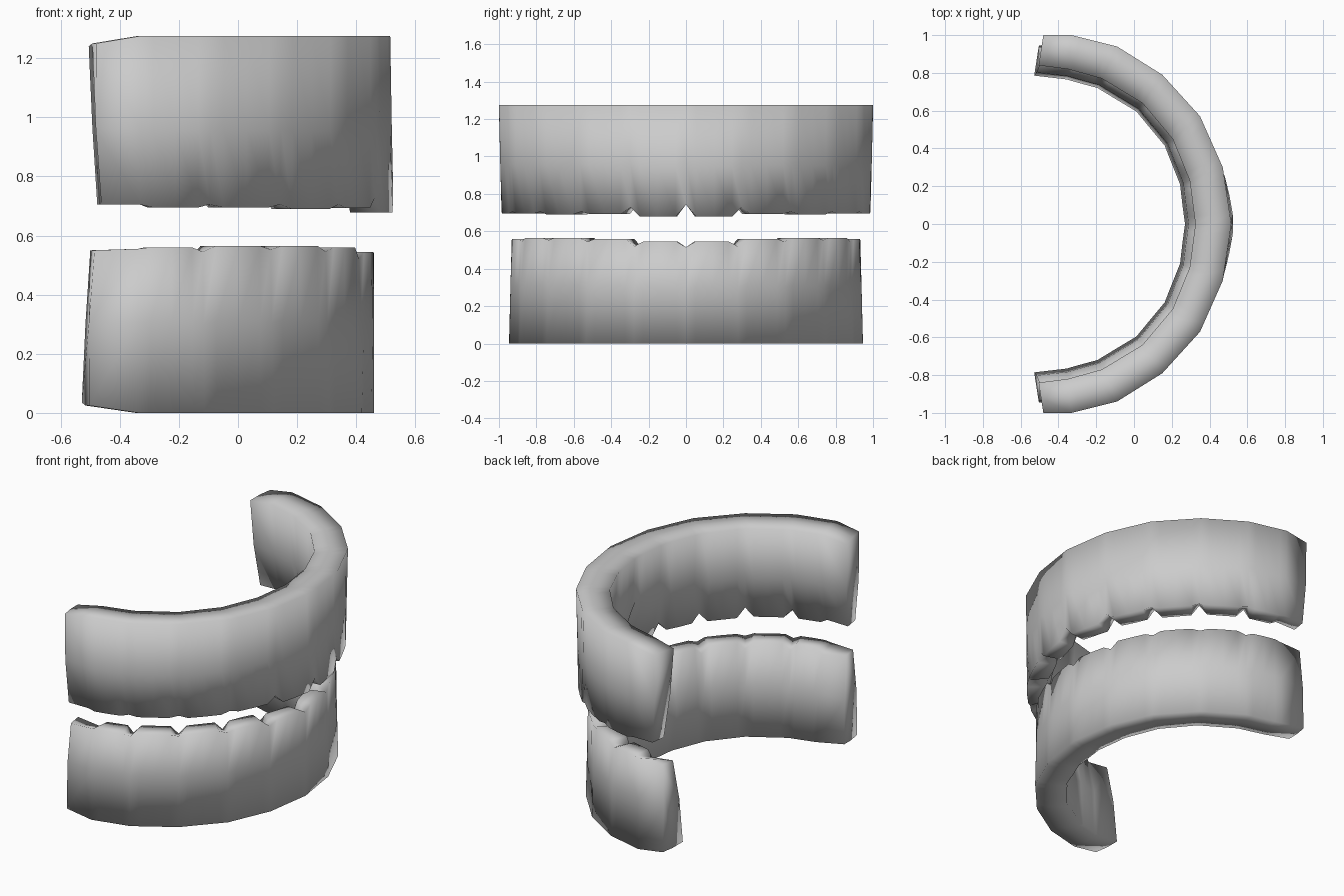
import bpy, bmesh
from mathutils import Vector

if "Cube" in bpy.data.objects:
    bpy.data.objects.remove(bpy.data.objects["Cube"], do_unlink=True)

mat = bpy.data.materials.new("plain grey")
mat.use_nodes = True
grey = (0.6, 0.6, 0.6, 1)
mat.diffuse_color = grey
mat.node_tree.nodes["Principled BSDF"].inputs["Base Color"].default_value = grey

# Plan outline of half the arch, from the middle to the end; one point per gap
OUTER = [(.515, 0), (.47, .3), (.35, .57), (.15, .79), (-.09, .94), (-.33, 1), (-.48, 1)]
INNER = [(.325, 0), (.295, .23), (.205, .45), (.045, .64), (-.17, .77), (-.35, .82), (-.505, .84)]
STEPS = (0, .18, .5, .82)


def half_stations(tips, gaps_out, gaps_in):
    """Outer point, inner point, outer and inner tip heights, bulge, end flag."""
    out = []
    last = len(OUTER) - 2
    for i in range(last + 1):
        o0, o1 = Vector(OUTER[i]), Vector(OUTER[i + 1])
        n0, n1 = Vector(INNER[i]), Vector(INNER[i + 1])
        for f in STEPS if i < last else STEPS[:1]:
            cut = f == 0
            bulge = 0 if cut else (.012 if f == .5 else .009)
            out.append((o0.lerp(o1, f), n0.lerp(n1, f), tips[i] - cut * gaps_out[i],
                        tips[i] - cut * gaps_in[i], bulge, False))
    out.append((Vector(OUTER[-1]), Vector(INNER[-1]), tips[-1], tips[-1], 0, True))
    return out


def arch(name, gum_z, direction, inset, end_shift, flare, tips, gaps_out, gaps_in):
    half = half_stations(tips, gaps_out, gaps_in)
    stations = [(s, -1) for s in reversed(half[1:])] + [(s, 1) for s in half]
    bm = bmesh.new()
    rings = []
    for (o, n, tip_o, tip_i, bulge, end), side in stations:
        inward = (n - o).normalized()
        front = max(0, 1 - o.y / .4)  # 1 at the middle of the arch, 0 along the arms
        shift = Vector((end_shift if end else 0, 0))
        o, n = o + inward * inset + shift, n + inward * inset + shift
        lean = Vector((.02 if end else 0, 0))
        gz = gum_z + direction * (.025 if end else 0)
        mz = gum_z + direction * tip_o * .55
        # Tips lean outward at the front and slightly inward along the arms
        out = bulge + flare * front - .014 * (1 - front)
        tip_out = o - inward * out + lean
        tip_in = o.lerp(n, .65 - .25 * front) + lean
        section = [
            (o, gz), (o - inward * out * .5, mz),
            (tip_out, gum_z + direction * tip_o),
            (tip_in, gum_z + direction * tip_i),
            (o.lerp(n, .9) + lean / 2, mz),
            (n, gz + direction * .01), (o.lerp(n, .5), gz),
        ]
        rings.append([bm.verts.new((p.x, p.y * side, z)) for p, z in section])

    # Skin the sections and close both ends
    for a, b in zip(rings, rings[1:]):
        for j in range(len(a)):
            k = (j + 1) % len(a)
            bm.faces.new((a[j], a[k], b[k], b[j]))
    bm.faces.new(rings[0])
    bm.faces.new(rings[-1])
    bmesh.ops.recalc_face_normals(bm, faces=bm.faces)
    for f in bm.faces:
        f.smooth = True
    me = bpy.data.meshes.new(name)
    bm.to_mesh(me)
    bm.free()
    me.materials.append(mat)
    ob = bpy.data.objects.new(name, me)
    bpy.context.collection.objects.link(ob)


# Upper band hangs from its gum line; lower band stands on the ground
arch("upper_arch", 1.275, -1, 0, 0, .01,
     [.597, .582, .585, .58, .58, .57, .57],
     [.065, .035, .015, .01, .01, 0], [.065, .05, .055, .055, .05, .01])
arch("lower_arch", 0, 1, .055, -.015, 0,
     [.545, .56, .565, .565, .56, .555, .55],
     [.03, .04, .02, .012, .015, 0], [.03, .045, .045, .045, .04, .03])
